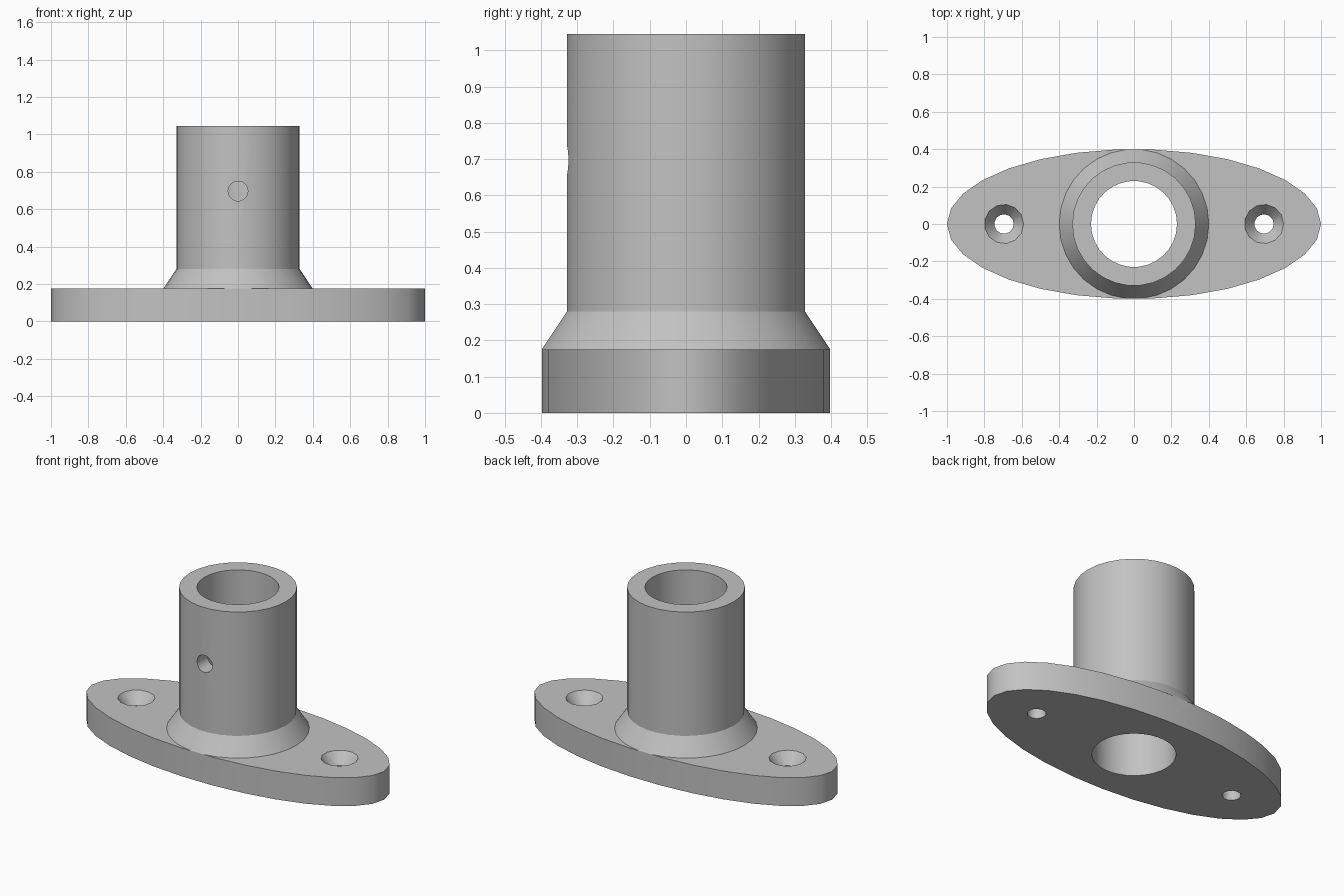
import bpy
import bmesh
import math

cube = bpy.data.objects.get("Cube")
if cube:
    bpy.data.objects.remove(cube, do_unlink=True)

PLATE_TOP = 0.175
TOP = 1.045
SIDES = 30

grey = bpy.data.materials.new("plain grey")
grey.use_nodes = True
colour = (0.54, 0.54, 0.54, 1)
grey.diffuse_color = colour
grey.node_tree.nodes["Principled BSDF"].inputs["Base Color"].default_value = colour


def lathe(name, profile, sides=SIDES, stretch=1.0):
    """Closed solid from (radius, height) pairs, squashed along y by stretch."""
    bm = bmesh.new()
    rings = []
    for r, z in profile:
        angles = [2 * math.pi * i / sides for i in range(sides)]
        rings.append([bm.verts.new((r * math.cos(a), stretch * r * math.sin(a), z)) for a in angles])
    for low, high in zip(rings, rings[1:]):
        for i in range(sides):
            j = (i + 1) % sides
            bm.faces.new((low[i], low[j], high[j], high[i]))
    bm.faces.new(rings[0][::-1])
    bm.faces.new(rings[-1])
    mesh = bpy.data.meshes.new(name)
    bm.to_mesh(mesh)
    bm.free()
    mesh.materials.append(grey)
    obj = bpy.data.objects.new(name, mesh)
    bpy.context.collection.objects.link(obj)
    return obj


def combine(target, tool, operation):
    """Apply a boolean and discard the tool object."""
    tool.hide_render = True
    bpy.context.view_layer.update()
    mod = target.modifiers.new(operation.lower(), 'BOOLEAN')
    mod.operation = operation
    mod.solver = 'EXACT'
    mod.object = tool
    bpy.context.view_layer.objects.active = target
    bpy.ops.object.modifier_apply(modifier=mod.name)
    bpy.data.objects.remove(tool, do_unlink=True)


# Oval base plate joined to the flared upright tube
flange = lathe("flanged_socket", [(1, 0), (1, PLATE_TOP)], stretch=0.4)
tube = lathe("tube", [(0.3, 0.1), (0.4, PLATE_TOP), (0.33, 0.28), (0.33, TOP)])
combine(flange, tube, 'UNION')

# Through bore
combine(flange, lathe("bore_cutter", [(0.23, -0.1), (0.23, TOP + 0.1)]), 'DIFFERENCE')

# Countersunk screw holes
for side in (-1, 1):
    sink = lathe("screw_cutter", [(0.052, -0.1), (0.052, PLATE_TOP - 0.07),
                                  (0.105, PLATE_TOP), (0.105, PLATE_TOP + 0.05)], sides=13)
    sink.location.x = side * 0.695
    combine(flange, sink, 'DIFFERENCE')

# Set-screw hole through the front wall only
pin = lathe("pin_cutter", [(0.053, 0.05), (0.053, 0.5)], sides=18)
pin.rotation_euler.x = math.pi / 2
pin.location.z = 0.697
combine(flange, pin, 'DIFFERENCE')

# Smooth round walls with crisp rims
bpy.ops.object.select_all(action='DESELECT')
flange.select_set(True)
bpy.context.view_layer.objects.active = flange
bpy.ops.object.shade_smooth_by_angle(angle=math.radians(30))
